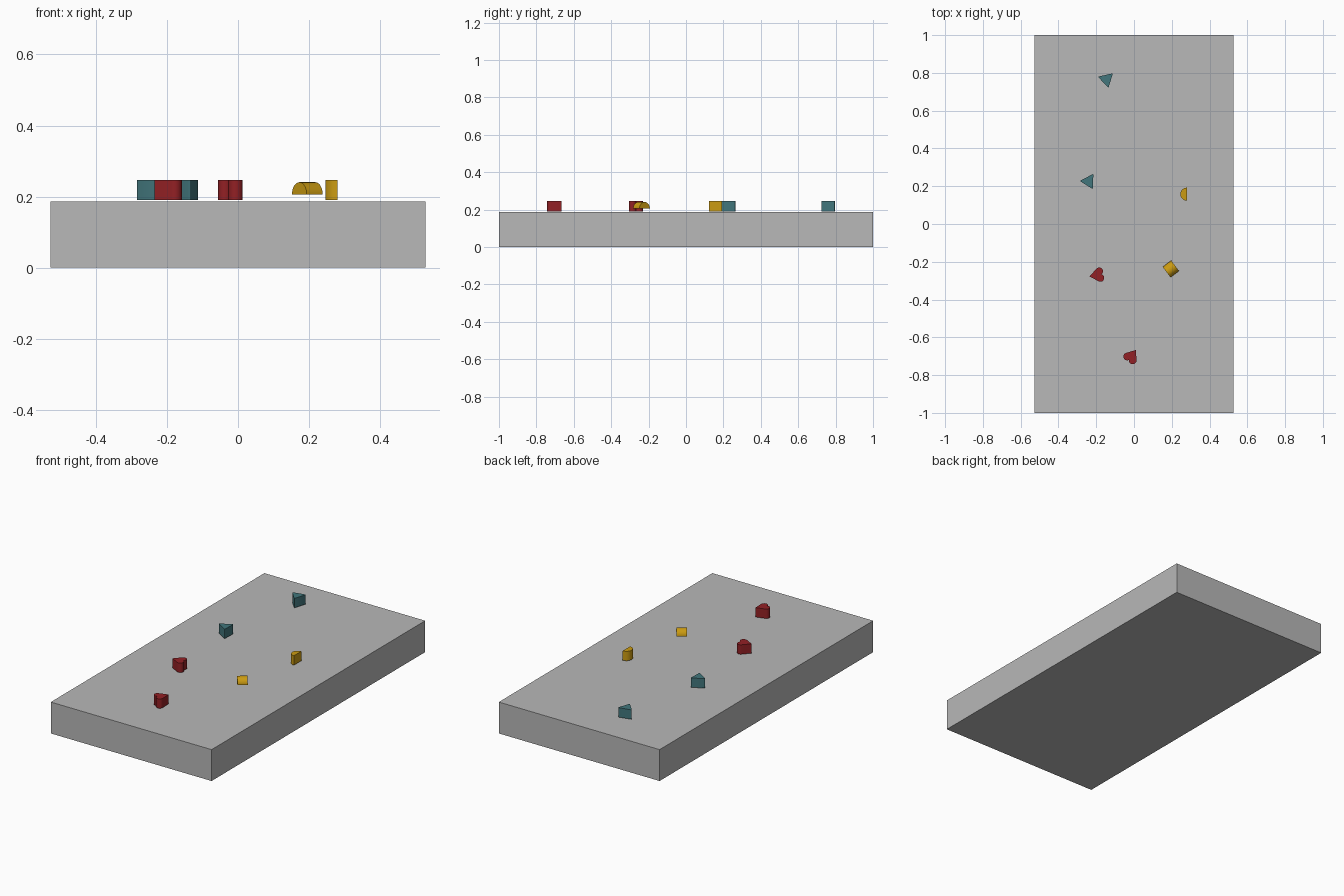
import bpy
import bmesh
from math import sin, cos, radians, atan2, acos, hypot, pi
from mathutils import Matrix, Vector

cube = bpy.data.objects.get("Cube")
if cube:
    bpy.data.objects.remove(cube, do_unlink=True)


def material(name, rgb):
    mat = bpy.data.materials.new(name)
    mat.use_nodes = True
    mat.diffuse_color = (*rgb, 1)
    mat.node_tree.nodes["Principled BSDF"].inputs["Base Color"].default_value = (*rgb, 1)
    return mat


GREY = material("grey", (0.48, 0.48, 0.48))
TEAL = material("teal", (0.054, 0.18, 0.2))
RED = material("red", (0.29, 0.0145, 0.018))
YELLOW = material("yellow", (0.6, 0.33, 0.006))

HEIGHT = 0.056     # thickness of every small block
MID_Z = 0.219      # centre height of the upright blocks


def arc(cx, cy, r, start, end, steps):
    """Points on a circle, angles in radians."""
    angles = [start + (end - start) * i / steps for i in range(steps + 1)]
    return [(cx + r * cos(a), cy + r * sin(a)) for a in angles]


def prism(name, outline, mat, matrix, depth=HEIGHT):
    """Extrude a counter-clockwise outline, centred on its own z."""
    bm = bmesh.new()
    base = bm.faces.new([bm.verts.new((x, y, -depth / 2)) for x, y in outline])
    top = bmesh.ops.extrude_face_region(bm, geom=[base])["geom"]
    moved = [v for v in top if isinstance(v, bmesh.types.BMVert)]
    bmesh.ops.translate(bm, verts=moved, vec=(0, 0, depth))
    bmesh.ops.recalc_face_normals(bm, faces=bm.faces)
    mesh = bpy.data.meshes.new(name)
    bm.to_mesh(mesh)
    bm.free()
    mesh.materials.append(mat)
    obj = bpy.data.objects.new(name, mesh)
    obj.matrix_world = matrix
    bpy.context.collection.objects.link(obj)
    bpy.ops.object.select_all(action="DESELECT")
    obj.select_set(True)
    bpy.context.view_layer.objects.active = obj
    bpy.ops.object.shade_smooth_by_angle(angle=radians(35))
    return obj


def place(x, y, z, turn):
    return Matrix.Translation(Vector((x, y, z))) @ Matrix.Rotation(radians(turn), 4, "Z")


# Outline: triangle with slightly rounded corners
triangle = []
for k in range(3):
    a = k * 2 * pi / 3
    triangle += arc(0.041 * cos(a), 0.041 * sin(a), 0.003, a - pi / 3, a + pi / 3, 4)

# Outline: heart pointing along +x, lobes around the origin
tip, offset, r = 0.055, 0.018, 0.02
tangent = atan2(-offset, tip) + acos(r / hypot(tip, offset))
notch = pi + acos(offset / r) - pi / 2 + pi / 2
notch = 3 * pi / 2 - acos(offset / r)
lobe = arc(0, offset, r, tangent, notch, 20)
heart = [(tip, 0)] + lobe + [(x, -y) for x, y in reversed(lobe[:-1])]

# Outline: half disc, flat side down
half_disc = arc(0, 0, 0.0345, 0, pi, 24)

# Base slab
sx, sy, sz = 0.527, 1.0, 0.186
prism("slab", [(-sx, -sy), (sx, -sy), (sx, sy), (-sx, sy)], GREY,
      place(0, 0, sz / 2, 0), sz)

# Triangular blocks
prism("back_triangle_block", triangle, TEAL, place(-0.146, 0.766, MID_Z, 43))
prism("middle_triangle_block", triangle, TEAL, place(-0.24, 0.226, MID_Z, 58))

# Heart blocks
prism("front_heart_block", heart, RED, place(-0.0215, -0.712, MID_Z, 55))
prism("middle_heart_block", heart, RED, place(-0.181, -0.268, MID_Z, 190))

# Half-round blocks: one upright, one lying with its dome up
prism("upright_half_round_block", half_disc, YELLOW, place(0.28, 0.158, MID_Z, 90))
lying = place(0.195, -0.238, 0.206, -53) @ Matrix.Rotation(pi / 2, 4, "X")
prism("lying_half_round_block", half_disc, YELLOW, lying)
